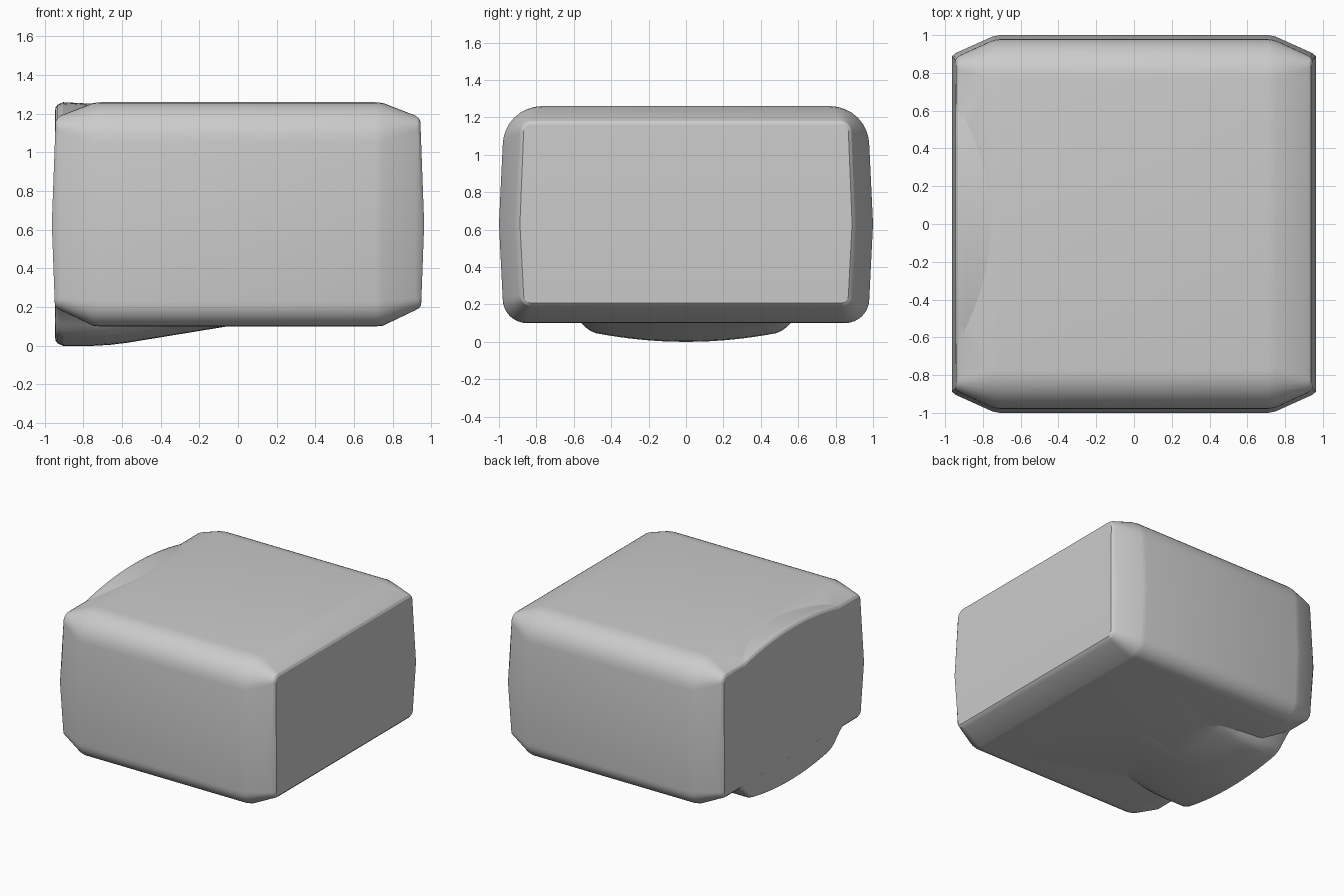
import bpy, bmesh, math

if "Cube" in bpy.data.objects:
    bpy.data.objects.remove(bpy.data.objects["Cube"])

MID = 0.63


def make_object(name, rings, cap):
    """Loft equal-length rings into a closed solid; cap(n) lists end faces."""
    bm = bmesh.new()
    vs = [[bm.verts.new(p) for p in r] for r in rings]
    n = len(rings[0])
    for a, b in zip(vs, vs[1:]):
        for i in range(n):
            j = (i + 1) % n
            bm.faces.new((a[i], a[j], b[j], b[i]))
    for r in (vs[0], vs[-1]):
        for f in cap(n):
            bm.faces.new([r[i] for i in f])
    bmesh.ops.recalc_face_normals(bm, faces=bm.faces)
    me = bpy.data.meshes.new(name)
    bm.to_mesh(me)
    bm.free()
    ob = bpy.data.objects.new(name, me)
    bpy.context.collection.objects.link(ob)
    return ob


def mirror_cap(n):
    # quads joining each right-hand point to its left-hand partner
    return [(i, i + 1, n - 2 - i, n - 1 - i) for i in range(n // 2 - 1)]


def body_ring(x, hw, z0, z1, rb, rt, side, bulge, steps=8):
    """Rounded rectangle in YZ whose sides swell slightly at mid height."""
    half = []
    for k in range(steps + 1):
        a = -math.pi / 2 + k / steps * math.pi / 2
        half.append((hw - rb + rb * math.cos(a), z0 + rb + rb * math.sin(a)))
    half.append((hw + 0.02, MID))
    for k in range(steps + 1):
        a = k / steps * math.pi / 2
        half.append((hw - rt + rt * math.cos(a), z1 - rt + rt * math.sin(a)))
    pts = half + [(-y, z) for y, z in reversed(half)]
    return [(side * (x + bulge * (1 - abs(z - MID) / 0.54)), y, z) for y, z in pts]


# Main block: stations from the middle out to the chamfered end
stations = [
    (0.71, 0.980, 0.100, 1.260, 0.13, 0.21, 0.0),
    (0.75, 0.972, 0.104, 1.256, 0.13, 0.205, 0.0),
    (0.915, 0.896, 0.183, 1.192, 0.065, 0.08, 0.004),
    (0.933, 0.884, 0.194, 1.180, 0.05, 0.06, 0.012),
    (0.943, 0.868, 0.208, 1.163, 0.04, 0.04, 0.02),
]
rings = [body_ring(*s[:6], -1, s[6]) for s in reversed(stations)]
rings += [body_ring(*s[:6], 1, s[6]) for s in stations]
body = make_object("rounded_block", rings, mirror_cap)


def lobe_ring(x, zb, zt, inset):
    """Arched section: shallow bowl below, flared flanks, shallow arch on top."""
    half = [(0.48 * k / 8 + 0.001, zb + 0.2 * (0.48 * k / 8) ** 2) for k in range(9)]
    half += [(y, z + zb) for y, z in
             ((0.51, 0.058), (0.54, 0.08), (0.57, 0.112), (0.61, 0.15),
              (0.66, 0.185), (0.72, 0.215), (0.74, 0.3))]
    half = [(y, z + inset) for y, z in half]
    half += [(y, zt - 0.19 * y * y - inset) for y in
             [0.74 * k / 10 + 0.001 for k in range(10, -1, -1)]]
    return [(x, y, z) for y, z in half + [(-y, z) for y, z in reversed(half)]]


# Lobe under the left end, also filling the chamfer above it
lobe = make_object("end_lobe", [lobe_ring(*s) for s in (
    (-0.947, 0.0, 1.26, 0.045), (-0.943, 0.0, 1.26, 0.026),
    (-0.933, 0.0, 1.26, 0.012), (-0.905, 0.0, 1.26, 0.0),
    (-0.75, 0.0, 1.252, 0.0), (-0.66, 0.005, 1.22, 0.0),
    (-0.57, 0.016, 1.2, 0.0), (-0.4, 0.044, 1.2, 0.0),
    (-0.07, 0.098, 1.2, 0.0), (0.0, 0.112, 1.2, 0.0))], mirror_cap)

# Fuse both into one skin
union = body.modifiers.new("fuse_lobe", 'BOOLEAN')
union.operation = 'UNION'
union.solver = 'EXACT'
union.object = lobe
bpy.ops.object.select_all(action='DESELECT')
bpy.context.view_layer.objects.active = body
body.select_set(True)
bpy.ops.object.modifier_apply(modifier=union.name)
bpy.data.objects.remove(lobe)
bpy.ops.object.shade_smooth_by_angle(angle=math.radians(20))
